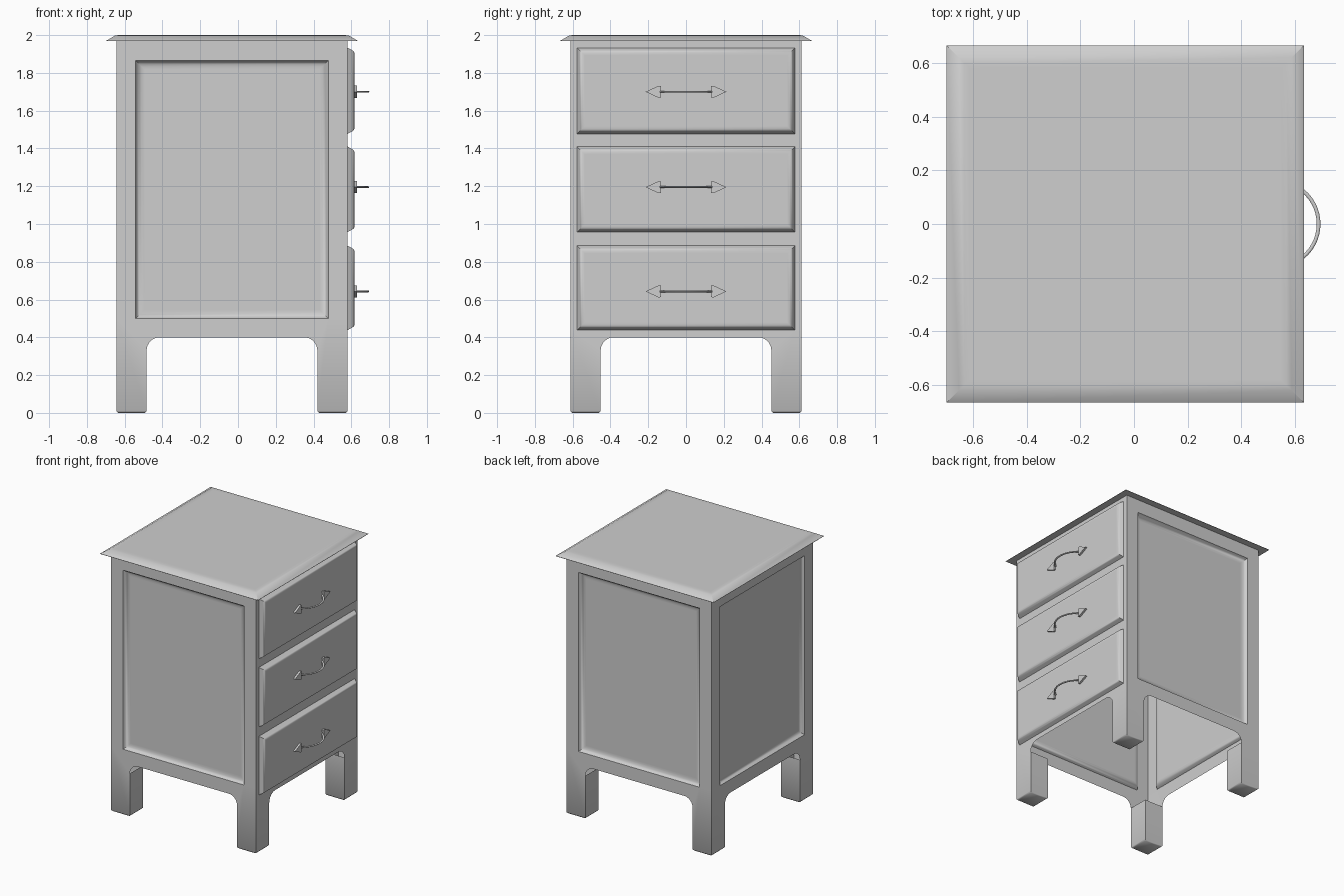
import bpy, bmesh, math
from mathutils import Matrix, Vector

cube = bpy.data.objects.get("Cube")
if cube:
    bpy.data.objects.remove(cube, do_unlink=True)

SHADE = (0.62, 0.62, 0.62, 1)
grey = bpy.data.materials.new("plain grey")
grey.use_nodes = True
grey.diffuse_color = SHADE
grey.node_tree.nodes["Principled BSDF"].inputs["Base Color"].default_value = SHADE

CX = -0.032      # cabinet centre in x
H = 0.612        # half width of the square cabinet
LEG = 0.16       # leg thickness
ARCH = 0.07      # corner radius of the opening between legs
RAIL = 0.4       # underside of the rails
TOP = 1.968      # underside of the top board
DRAWERS = [(0.438, 0.885), (0.957, 1.41), (1.477, 1.933)]
PANEL = [(0.5, 1.865)]


def finish(name, bm, smooth):
    mesh = bpy.data.meshes.new(name)
    bm.to_mesh(mesh)
    bm.free()
    mesh.materials.append(grey)
    obj = bpy.data.objects.new(name, mesh)
    bpy.context.collection.objects.link(obj)
    bpy.ops.object.select_all(action='DESELECT')
    obj.select_set(True)
    bpy.context.view_layer.objects.active = obj
    bpy.ops.object.shade_smooth_by_angle(angle=math.radians(smooth))


def face(bm, points):
    return bm.faces.new([bm.verts.new(p) for p in points])


def loft(bm, rings, cap_start=True):
    """Join equal rings of points into a skin with a closed end."""
    loops = [[bm.verts.new(p) for p in ring] for ring in rings]
    n = len(loops[0])
    for a, b in zip(loops, loops[1:]):
        for i in range(n):
            j = (i + 1) % n
            bm.faces.new((a[i], a[j], b[j], b[i]))
    bm.faces.new(loops[-1])
    if cap_start:
        bm.faces.new(loops[0][::-1])


def quarter_turn(k):
    return Matrix.Translation((CX, 0, 0)) @ Matrix.Rotation(k * math.pi / 2, 4, 'Z')


# One framed wall running down into two legs; returns the faces in its frame
def wall(bm, k, half, spans):
    place = quarter_turn(k)

    def patch(points):
        return face(bm, [place @ Vector((u, -H, z)) for u, z in points])

    inner = H - LEG
    arch = [(-inner, 0)]
    for i in range(9):
        a = math.pi / 2 * i / 8
        arch.append((-inner + ARCH * (1 - math.cos(a)), RAIL - ARCH * (1 - math.sin(a))))
    arch += [(-u, z) for u, z in reversed(arch)]
    first = spans[0][0]
    patch([(-H, 0)] + arch + [(H, 0), (H, first), (half, first), (-half, first), (-H, first)])

    framed = []
    rail_tops = [low for low, high in spans[1:]] + [TOP]
    for (low, high), top in zip(spans, rail_tops):
        for a, b in ((-H, -half), (half, H)):
            patch([(a, low), (b, low), (b, high), (a, high)])
        framed.append(patch([(-half, low), (half, low), (half, high), (-half, high)]))
        upper = [(H, top), (half, top), (-half, top), (-H, top)]
        patch([(-H, high), (-half, high), (half, high), (H, high)] + upper)
    return framed


bm = bmesh.new()
fronts = wall(bm, 1, 0.577, DRAWERS)
panels = [f for k in (0, 2, 3) for f in wall(bm, k, 0.51, PANEL)]
bm.normal_update()


def contour(faces, steps):
    for f in faces:
        for width, depth in steps:
            bmesh.ops.inset_individual(bm, faces=[f], thickness=width, depth=depth)


# Raised drawer fronts with rounded rims, sunken side and back panels
contour(fronts, [(0.008, 0.01), (0.01, 0.014), (0.01, 0.009), (0.01, 0.003), (0.02, 0)])
contour(panels, [(0.01, -0.013), (0.016, -0.01), (0.02, -0.004), (0.02, 0)])

# Inner sides and soles of the legs
for k in range(4):
    place = quarter_turn(k)
    o, i, t = -H, -H + LEG, RAIL - ARCH
    for points in (
        [(i, o, 0), (i, i, 0), (i, i, t), (i, o, t)],
        [(i, i, 0), (o, i, 0), (o, i, t), (i, i, t)],
        [(o, o, 0), (o, i, 0), (i, i, 0), (i, o, 0)],
    ):
        face(bm, [place @ Vector(p) for p in points])
bmesh.ops.remove_doubles(bm, verts=bm.verts, dist=0.0005)
soles = [e for e in bm.edges if max(v.co.z for v in e.verts) < 0.001]
bmesh.ops.bevel(bm, geom=soles, offset=0.01, segments=1, affect='EDGES', profile=0.5)
finish("cabinet", bm, 50)


# Top board: an overhanging lip with a sloping edge
def board_ring(half, z):
    return [(CX + sx * half, sy * half, z) for sx, sy in ((-1, -1), (1, -1), (1, 1), (-1, 1))]


bm = bmesh.new()
loft(bm, [board_ring(half, z) for half, z in (
    (H, TOP), (0.666, TOP), (0.666, 1.97), (0.62, 1.997), (0.6, 2.0), (0.58, 2.0))],
    cap_start=False)
finish("top_board", bm, 40)


# Drawer pulls
def pull(name, z):
    # Pointed plates at both ends
    bm = bmesh.new()
    outline = [(0.214, 0), (0.145, 0.032), (0.133, 0.03), (0.137, 0), (0.133, -0.03), (0.145, -0.032)]
    for side in (-1, 1):
        loft(bm, [[(x, side * y, z + h) for y, h in outline] for x in (0.61, 0.624, 0.631)])
    bmesh.ops.recalc_face_normals(bm, faces=bm.faces)
    finish(name + "_pull_plates", bm, 30)

    # Bowed grip as a thin, slightly flat tube
    bm = bmesh.new()
    radius, thick, flat, span = 0.16, 0.007, 0.005, math.radians(58)
    rings = []
    for i in range(17):
        a = -span + 2 * span * i / 16
        ring = []
        for j in range(8):
            b = 2 * math.pi * j / 8
            r = radius + thick * math.cos(b)
            ring.append((0.528 + r * math.cos(a), r * math.sin(a), z + flat * math.sin(b)))
        rings.append(ring)
    loft(bm, rings)
    bmesh.ops.recalc_face_normals(bm, faces=bm.faces)
    finish(name + "_pull_grip", bm, 50)


for name, height in (("upper", 1.70), ("middle", 1.195), ("lower", 0.643)):
    pull(name, height)
